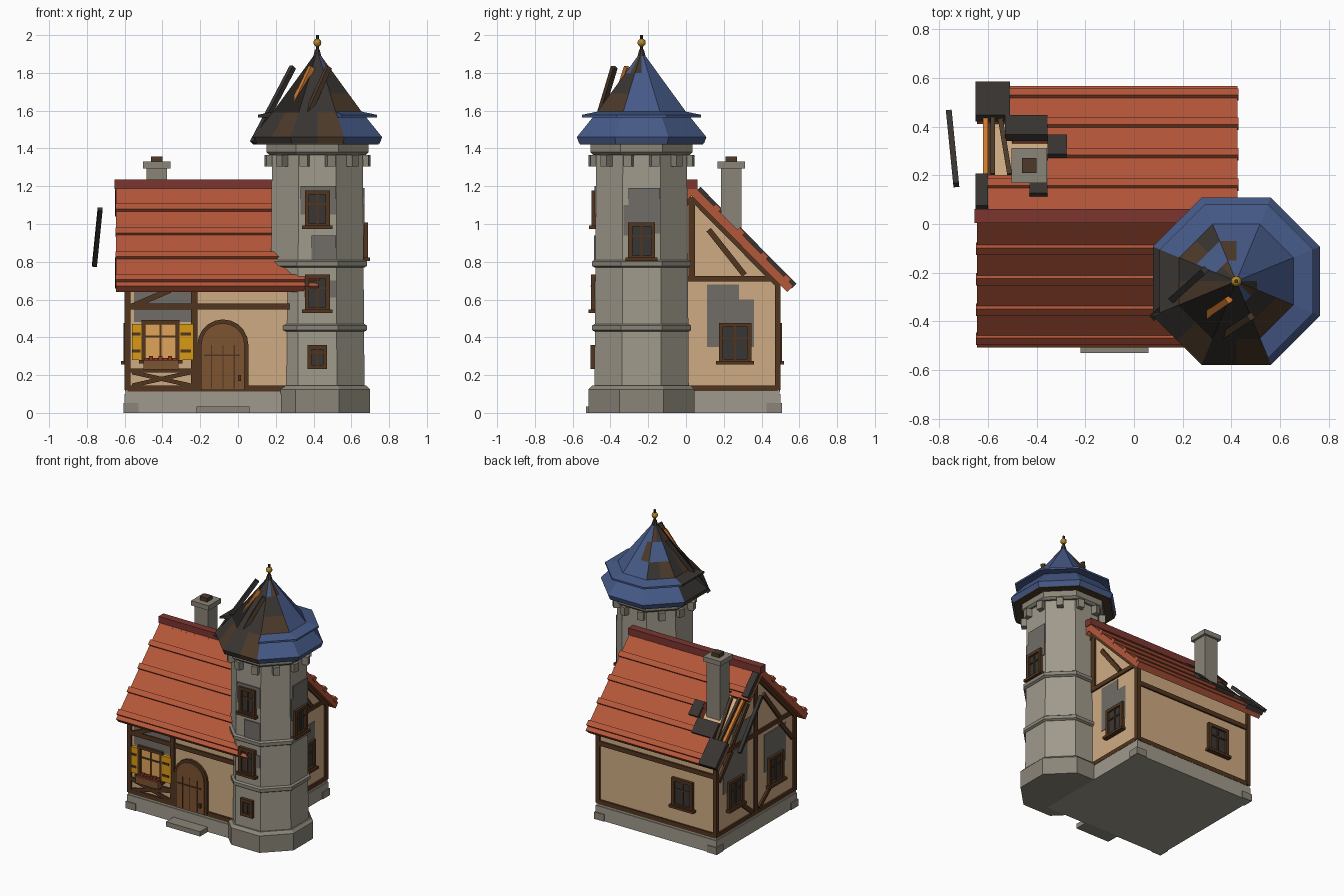
import bpy, bmesh, math, random
from math import pi, cos, sin
from mathutils import Matrix, Vector

if "Cube" in bpy.data.objects:
    bpy.data.objects.remove(bpy.data.objects["Cube"])
random.seed(4)

def material(name, hexa):
    lin = lambda v: v / 12.92 if v < .04 else ((v + .055) / 1.055) ** 2.4
    m = bpy.data.materials.new(name)
    m.diffuse_color = [lin(int(hexa[i:i + 2], 16) / 255) for i in (0, 2, 4)] + [1]
    m.use_nodes = True
    m.node_tree.nodes["Principled BSDF"].inputs["Base Color"].default_value = m.diffuse_color
    return m

STONE, STONE2 = material("stone", "a09a8c"), material("stone_trim", "8a8578")
PLASTER, TIMBER = material("plaster", "cfab83"), material("timber", "52351f")
TILE, RIDGE = material("tile", "b4573a"), material("ridge_tile", "7c3630")
BLUE, CHAR, SOOT = material("slate_blue", "465a88"), material("char", "383431"), material("soot", "716d68")
BROWN, BLACK = material("burnt_wood", "4c3a2a"), material("black", "24211f")
EMBER, DOOR = material("raw_wood", "d07a30"), material("door_wood", "7d5431")
GLASS, LIT = material("glass", "383634"), material("lit_glass", "e0a458")
YELLOW, GOLD = material("shutter_yellow", "d99a14"), material("gold", "b58a2a")
RED = material("flower", "8e3328")

def finish(name, bm, mats, M=Matrix()):
    bmesh.ops.recalc_face_normals(bm, faces=bm.faces)
    bm.transform(M)
    me = bpy.data.meshes.new(name)
    bm.to_mesh(me)
    bm.free()
    for m in mats:
        me.materials.append(m)
    ob = bpy.data.objects.new(name, me)
    bpy.context.collection.objects.link(ob)
    return ob

def hulls(name, groups, mat, M=Matrix()):
    """One object made of convex pieces."""
    bm = bmesh.new()
    for pts in groups:
        bmesh.ops.convex_hull(bm, input=[bm.verts.new(p) for p in pts])
    bmesh.ops.dissolve_limit(bm, angle_limit=.01, verts=bm.verts, edges=bm.edges)
    return finish(name, bm, [mat], M)

def box(x0, x1, y0, y1, z0, z1):
    return [(x, y, z) for x in (x0, x1) for y in (y0, y1) for z in (z0, z1)]

def beam(p, q, w=.03):
    p, q = Vector(p), Vector(q)
    R = (q - p).to_track_quat('Z', 'Y').to_matrix()
    return [e + R @ Vector((a, b, 0)) for e in (p, q) for a in (-w / 2, w / 2) for b in (-w / 2, w / 2)]

def wall(x, y, z, deg):
    """Local x runs along the wall, local -y points outward."""
    return Matrix.Translation((x, y, z)) @ Matrix.Rotation(math.radians(deg), 4, 'Z')

def window(name, M, w=.15, h=.19, glass=GLASS, sill=True):
    a, b, t = w / 2, h / 2, .022
    hulls(name + "_glass", [box(-a, a, -.008, .02, -b, b)], glass, M)
    parts = [box(s * a - t / 2, s * a + t / 2, -.022, .02, -b, b) for s in (-1, 1)]
    parts += [box(-a - t / 2, a + t / 2, -.022, .02, s * b - t / 2, s * b + t / 2) for s in (-1, 1)]
    parts += [box(-.005, .005, -.015, 0, -b, b), box(-a, a, -.015, 0, .02, .03)]
    if sill:
        parts.append(box(-a - .025, a + .025, -.035, .02, -b - .018, -b))
    hulls(name + "_frame", parts, TIMBER, M)

# ---- House body
X0, X1, Y0, Y1, YC = -.585, .375, -.425, .485, .03
hulls("house_plinth", [box(-.6, .39, -.44, .5, 0, .1), box(-.595, .385, -.435, .495, .1, .12)], STONE)
hulls("corner_stones", [box(x - .04, x + .04, y - .04, y + .04, 0, .052)
                        for x, y in ((-.567, -.407), (-.567, .467), (.357, .467))], STONE2)
hulls("house_walls", [[(x, y, z) for x in (X0, X1) for y, z in
                       ((Y0, .11), (Y1, .11), (Y1, .69), (YC, 1.15), (Y0, .69))]], PLASTER)
hulls("door_step", [box(-.22, .06, -.53, -.43, 0, .035)], STONE2)

# ---- Timber framing
t = []
for x in (X0, X1):
    for y in (Y0, Y1):
        t.append(box(x - .015, x + .015, y - .015, y + .015, .12, .69))
    t += [box(x - .012, x + .012, Y0, Y1, z, z + .03) for z in (.115, .695)]
    t.append(box(x - .012, x + .012, YC - .018, YC + .018, .72, 1.14))
    t += [beam((x, YC + s * .09, .97), (x, YC + s * .28, .73)) for s in (-1, 1)]
    t += [beam((x, YC, 1.14), (x, YC + s * .455, .68)) for s in (-1, 1)]
t.append(box(X0 - .012, X0, YC - .018, YC + .018, .12, .7))
t += [beam((X0, YC + s * .43, .52), (X0, YC + s * .28, .69)) for s in (-1, 1)]
t += [beam((X0, YC + s * .04, .15), (X0, YC + s * .16, .25)) for s in (-1, 1)]
for y in (Y0, Y1):
    t += [box(X0, X1, y - .012, y + .012, z, z + .033) for z in (.113, .547)]
t += [box(-.25, -.215, Y0 - .015, Y0, .12, .68), box(X0, -.23, Y0 - .012, Y0, .213, .235),
      beam((-.56, Y0, .145), (-.25, Y0, .215), .022), beam((-.56, Y0, .215), (-.25, Y0, .145), .022),
      beam((-.57, Y0, .56), (-.36, Y0, .65))]
hulls("timber_frame", t, TIMBER)

# ---- House windows, shutters, flower box
window("front_window", wall(-.41, Y0, .38, 0), .18, .2, LIT)
window("back_window", wall(-.32, Y1, .37, 180))
window("right_window", wall(X1, .26, .37, 90))
for i, y in enumerate((.27, -.2)):
    window(f"left_window_{i}", wall(X0, y, .37, -90))
hulls("shutters", [box(-.56, -.51, -.45, -.425, .28, .47), box(-.31, -.235, -.45, -.425, .28, .47)], YELLOW)
hulls("shutter_straps", [box(a, b, -.455, -.43, z, z + .015) for a, b in ((-.56, -.515), (-.305, -.25))
                         for z in (.32, .41)], TIMBER)
hulls("flower_box", [box(-.5, -.315, -.485, -.43, .23, .28)], DOOR)
hulls("flowers", [box(x - .011, x + .011, -.47, -.445, .275, .29 + .01 * (i % 2))
                  for i, x in enumerate([-.485 + .025 * j for j in range(7)])], RED)

# ---- Arched door
def arch(r, top, y0, y1):
    prof = [(-r, .12), (r, .12)] + [(r * cos(a * pi / 10), top - r + r * sin(a * pi / 10)) for a in range(11)]
    return [(x - .08, y, z) for x, z in prof for y in (y0, y1)]
hulls("door_frame", [arch(.135, .495, -.442, -.42)], TIMBER)
hulls("door", [arch(.115, .475, -.45, -.42)], DOOR)
hulls("door_grooves", [box(x - .003, x + .003, -.453, -.44, .13, .36) for x in (-.14, -.08, -.02)]
      + [box(-.18, .01, -.455, -.44, .3, .31), box(.0, .016, -.465, -.44, .17, .2)], TIMBER)

# ---- Tiled roof: slope pieces by distance d from the ridge, with a burnt hole at back left
def slope(s, x0, x1, d0, d1, a=0, b=.045):
    return [(x, YC + s * (d + o * .71), 1.15 - 1.01 * d + o * .7)
            for x in (x0, x1) for d in (d0, d1) for o in (a, b)]
L, R, E = -.645, .425, .505
hulls("roof_front", [slope(-1, L, R, -.032, E)], TILE)
hulls("roof_back", [slope(1, -.355, R, -.032, E), slope(1, -.5, -.355, -.032, .12), slope(1, -.5, -.355, .3, E),
                    slope(1, L, -.5, -.032, .14), slope(1, L, -.5, .38, E)], TILE)
rows = [(.085, L), (.21, -.355), (.335, -.5), (.455, L)]
hulls("tile_courses", [slope(-1, L - .004, R + .004, d, d + .028, .03, .062) for d, _ in rows]
      + [slope(1, x - .004, R + .004, d, d + .028, .03, .062) for d, x in rows], TILE)
hulls("ridge_cap", [box(-.655, .43, .005, .062, 1.185, 1.235)], RIDGE)
hulls("roof_char", [slope(1, x0, x1, y0 - .07, y1 - .07, .03, .066) for x0, x1, y0, y1 in
                    ((-.65, -.51, .44, .578), (-.53, -.355, .36, .44), (-.355, -.275, .28, .36),
                     (-.43, -.355, .12, .18), (-.65, -.6, .07, .2))], CHAR)
hulls("exposed_rafter", [beam((-.61, .2, 1.03), (-.61, .44, .79), .022)], EMBER)
hulls("charred_rafter", [beam((-.58, .44, .8), (-.58, .2, 1.04), .02), beam((-.51, .2, 1.02), (-.55, .44, .79), .02)], BROWN)
hulls("loose_board", [beam((-.76, .46, .78), (-.73, .16, 1.08), .024)], CHAR)

# ---- Chimney
hulls("chimney", [box(-.485, -.375, .185, .295, .8, 1.3), box(-.502, -.358, .168, .312, 1.295, 1.33)], STONE2)
hulls("chimney_pot", [box(-.46, -.4, .21, .27, 1.33, 1.357)], BROWN)

# ---- Octagonal tower
CX, CY = .42, -.235
def octa(*rings):
    return [(CX + a / cos(pi / 8) * cos((k + .5) * pi / 4), CY + a / cos(pi / 8) * sin((k + .5) * pi / 4), z)
            for a, z in rings for k in range(8)]
hulls("tower_shaft", [octa((.25, .1), (.24, 1.4))], STONE)
hulls("tower_plinth", [octa((.28, 0), (.28, .125), (.26, .145))], STONE2)
hulls("tower_bands", [octa((.25, z - .02), (.262, z - .012), (.262, z + .012), (.25, z + .02)) for z in (.45, .79)]
      + [octa((.255, 1.365), (.27, 1.38), (.27, 1.43))], STONE2)
for i in range(12):
    hulls(f"corbel_{i}", [box(-.022, .022, -.285, -.22, 1.305, 1.365)], STONE2, wall(CX, CY, 0, 15 + 30 * i))

# ---- Tower windows and soot marks
window("tower_window_low", wall(CX, CY - .249, .295, 0), .08, .105, sill=False)
window("tower_window_mid", wall(CX, CY - .247, .635, 0), .11, .175)
window("tower_window_high", wall(CX, CY - .243, 1.08, 0), .11, .175)
window("tower_window_right", wall(CX + .245, CY, .91, 90), .12, .175)
hulls("soot_front", [box(.33, .52, -.485, -.45, 1.05, 1.2), box(.39, .52, -.487, -.45, .81, .94),
                     box(.35, .52, -.488, -.45, .61, .7)], SOOT)
hulls("soot_tower_right", [box(.6, .67, -.305, -.137, .95, 1.19), box(.6, .669, -.33, -.305, .94, 1.1)], SOOT)
hulls("soot_right_wall", [box(.3, .379, .11, .28, .35, .68), box(.3, .378, .28, .36, .35, .6)], SOOT)
hulls("soot_front_wall", [box(-.55, -.25, -.429, -.4, .48, .66)], SOOT)
hulls("soot_left_wall", [box(-.589, -.56, .12, .4, .4, .68), box(-.589, -.56, -.33, -.08, .38, .66),
                         box(-.588, -.56, .06, .3, .72, .86)], SOOT)

# ---- Tower roof: eight sides in cells, burnt towards the front left
prof = [(.33, 1.425), (.343, 1.46), (.238, 1.59), (.165, 1.69), (.085, 1.8), (.006, 1.91)]
burn = [.1, .05, .15, .8, .95, 1, 1, .7]
bm = bmesh.new()
def cell(k, r, u):
    a, z = prof[r]
    p, q = (Vector((cos(j * pi / 4), sin(j * pi / 4), 0)) * a / cos(pi / 8) for j in (k - .5, k + .5))
    return bm.verts.new(p.lerp(q, u) + Vector((CX, CY, z)))
for k in range(8):
    for r in range(5):
        for u in (0, .5):
            f = bm.faces.new([cell(k, r, u), cell(k, r, u + .5), cell(k, r + 1, u + .5), cell(k, r + 1, u)])
            burnt = k in (4, 5, 6) if r < 2 else random.random() < burn[k]
            f.material_index = 0 if not burnt else 2 if k == 5 and r > 1 else random.choice((1, 1, 3))
bmesh.ops.remove_doubles(bm, verts=bm.verts, dist=.0005)
finish("tower_roof", bm, [BLUE, CHAR, BLACK, BROWN])
hulls("tower_roof_underside", [octa((.325, 1.422), (.325, 1.432))], BROWN)
for k in (0, 1, 2, 3, 4, 7):
    w = math.tan(pi / 8)
    hulls(f"slate_ledge_{k}", [[(a, s * a * w, z) for a, z in ((.315, 1.565), (.315, 1.578), (.22, 1.565), (.235, 1.595))
                                for s in (-1, 1)]], CHAR if k == 4 else BLUE, wall(CX, CY, 0, 45 * k))

# ---- Bare rafters and finial
for name, p, q, m in (("rafter_left", (.08, -.38, 1.43), (.29, -.19, 1.83), CHAR),
                      ("rafter_middle", (.2, -.44, 1.43), (.39, -.31, 1.83), EMBER),
                      ("rafter_right", (.3, -.5, 1.43), (.48, -.38, 1.83), BROWN)):
    hulls(name, [beam(p, q, .027)], m)
hulls("finial_rod", [octa((.022, 1.885), (.012, 1.925)), octa((.008, 1.9), (.008, 2))], CHAR)
bm = bmesh.new()
bmesh.ops.create_uvsphere(bm, u_segments=10, v_segments=6, radius=.022)
finish("finial_ball", bm, [GOLD], Matrix.Translation((CX, CY, 1.96)))
